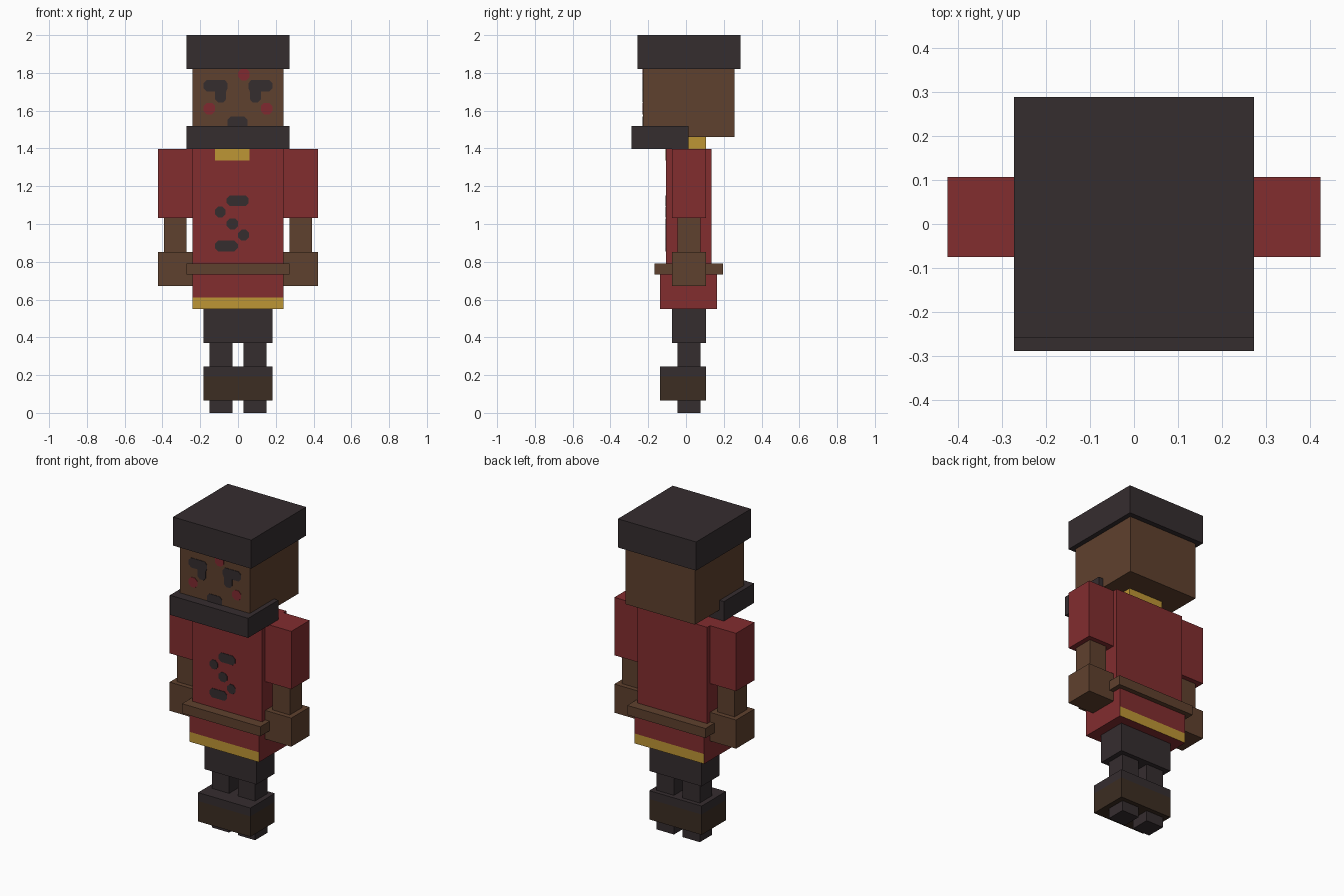
import bpy, bmesh
from mathutils import Vector

if "Cube" in bpy.data.objects:
    bpy.data.objects.remove(bpy.data.objects["Cube"])


def linear(c):
    c /= 255
    return c / 12.92 if c <= 0.04045 else ((c + 0.055) / 1.055) ** 2.4


def material(name, r, g, b):
    m = bpy.data.materials.new(name)
    m.diffuse_color = (linear(r), linear(g), linear(b), 1)
    m.use_nodes = True
    m.node_tree.nodes["Principled BSDF"].inputs["Base Color"].default_value = m.diffuse_color
    return m


RED = material("coat red", 130, 45, 47)
SKIN = material("brown skin", 95, 65, 46)
DARK = material("charcoal", 53, 45, 47)
GOLD = material("gold trim", 190, 150, 53)
SOLE = material("dark brown", 60, 45, 34)
MARK = material("mark red", 128, 42, 48)


def finish(name, bm, *mats):
    bmesh.ops.recalc_face_normals(bm, faces=bm.faces)
    mesh = bpy.data.meshes.new(name)
    bm.to_mesh(mesh)
    bm.free()
    for m in mats:
        mesh.materials.append(m)
    ob = bpy.data.objects.new(name, mesh)
    bpy.context.collection.objects.link(ob)
    return ob


def box(name, x, y, z, mat, cut=None, lower=None, rule=None):
    """Box from (min, max) ranges; below the cut height, faces passing the rule get a second colour."""
    bm = bmesh.new()
    bmesh.ops.create_cube(bm, size=1)
    lo, hi = Vector((x[0], y[0], z[0])), Vector((x[1], y[1], z[1]))
    for v in bm.verts:
        v.co = (lo + hi) / 2 + v.co * (hi - lo)
    if cut is None:
        return finish(name, bm, mat)
    bmesh.ops.bisect_plane(bm, geom=bm.verts[:] + bm.edges[:] + bm.faces[:],
                           plane_co=(0, 0, cut), plane_no=(0, 0, 1))
    bm.normal_update()
    for f in bm.faces:
        if f.calc_center_median().z < cut and rule(f.normal):
            f.material_index = 1
    return finish(name, bm, mat, lower)


def pair(name, x, y, z, mat):
    box("right_" + name, x, y, z, mat)
    box("left_" + name, (-x[1], -x[0]), y, z, mat)


def plate(name, points, front, mat):
    """Thin outline plate lying on a forward-facing surface."""
    bm = bmesh.new()
    face = bm.faces.new([bm.verts.new((px, front - 0.003, pz)) for px, pz in points])
    back = bmesh.ops.extrude_face_region(bm, geom=[face])
    for v in back["geom"]:
        if isinstance(v, bmesh.types.BMVert):
            v.co.y = front + 0.002
    return finish(name, bm, mat)


def spot(x0, x1, z0, z1, c=0.017):
    """Rectangle outline with clipped corners."""
    return [(x0 + c, z0), (x1 - c, z0), (x1, z0 + c), (x1, z1 - c),
            (x1 - c, z1), (x0 + c, z1), (x0, z1 - c), (x0, z0 + c)]


# Head, hat and beard
box("hat", (-.272, .272), (-.257, .288), (1.82, 2), DARK)
box("head", (-.242, .242), (-.228, .256), (1.46, 1.83), SKIN)
box("beard", (-.272, .272), (-.288, .012), (1.397, 1.52), DARK)
box("neck", (-.12, .12), (-.075, .105), (1.38, 1.47), GOLD)

# Torso, skirt with gold hem front and back, belt
box("torso", (-.242, .242), (-.106, .135), (.73, 1.397), RED)
box("skirt", (-.242, .242), (-.137, .165), (.55, .76), RED, .612, GOLD,
    lambda n: abs(n.y) > .5)
box("belt", (-.272, .272), (-.167, .195), (.732, .792), SKIN)
plate("collar_patch", spot(-.123, .062, 1.337, 1.397, .001), -.106, GOLD)

# Arms
pair("sleeve", (.242, .423), (-.075, .107), (1.033, 1.397), RED)
pair("forearm", (.273, .392), (-.045, .077), (.84, 1.04), SKIN)
pair("hand", (.242, .423), (-.075, .107), (.672, .852), SKIN)

# Legs and boots
box("thighs", (-.182, .182), (-.075, .105), (.37, .56), DARK)
pair("lower_leg", (.03, .15), (-.045, .077), (0, .38), DARK)
box("boots", (-.182, .182), (-.137, .105), (.065, .246), DARK, .193, SOLE,
    lambda n: True)

# Face details: eyebrow and eye in one outline, mirrored
brow = [(.07, 1.762), (.165, 1.762), (.182, 1.745), (.182, 1.718), (.165, 1.701),
        (.121, 1.701), (.121, 1.66), (.105, 1.643), (.078, 1.643), (.063, 1.66),
        (.063, 1.701), (.055, 1.718), (.055, 1.745)]
for side, s in (("right", 1), ("left", -1)):
    plate(side + "_brow", [(s * x, z) for x, z in brow], -.228, DARK)
    cheek = spot(.121, .182, 1.58, 1.641)
    plate(side + "_cheek", [(s * x, z) for x, z in cheek], -.228, MARK)
plate("forehead_mark", spot(.001, .061, 1.761, 1.822), -.228, MARK)
plate("mouth", spot(-.055, .05, 1.49, 1.57), -.228, DARK)

# Chest embroidery
for i, (x0, x1, z0, z1) in enumerate([
        (-.06, .056, 1.094, 1.152), (-.122, -.065, 1.035, 1.092), (-.06, .001, .972, 1.03),
        (.001, .058, .912, .97), (-.122, -.001, .855, .912)]):
    plate(f"chest_mark_{i + 1}", spot(x0, x1, z0, z1), -.106, DARK)
